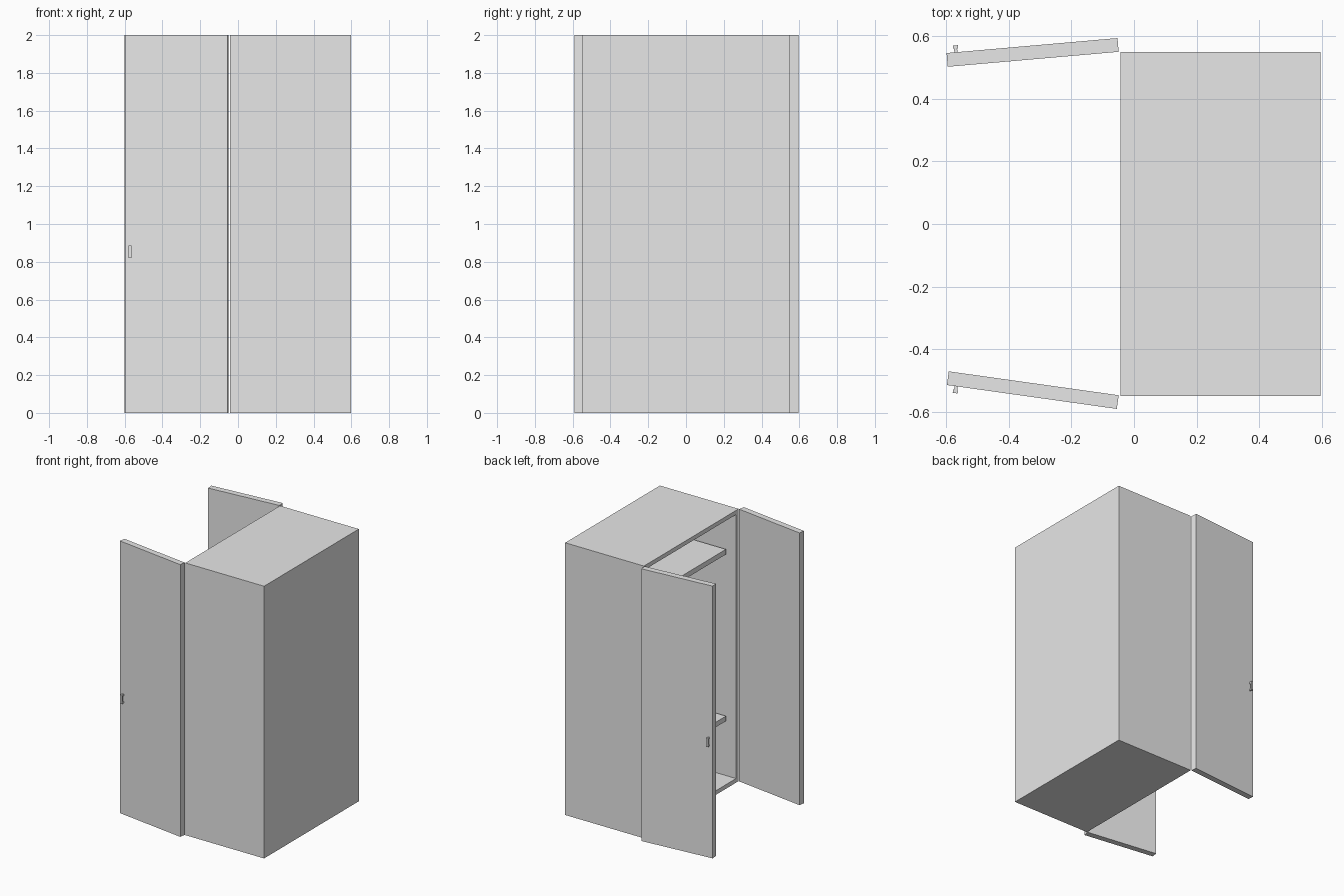
import bpy, bmesh, math
from mathutils import Matrix, Vector

if "Cube" in bpy.data.objects:
    bpy.data.objects.remove(bpy.data.objects["Cube"])

paint = bpy.data.materials.new("light_grey")
paint.diffuse_color = (0.8, 0.8, 0.8, 1)
paint.use_nodes = True
paint.node_tree.nodes["Principled BSDF"].inputs["Base Color"].default_value = paint.diffuse_color


def add_object(name, bm, matrix=None):
    bmesh.ops.recalc_face_normals(bm, faces=bm.faces)
    mesh = bpy.data.meshes.new(name)
    bm.to_mesh(mesh)
    bm.free()
    mesh.materials.append(paint)
    obj = bpy.data.objects.new(name, mesh)
    if matrix:
        obj.matrix_world = matrix
    bpy.context.collection.objects.link(obj)
    return obj


def add_box(bm, lo, hi):
    lo, hi = Vector(lo), Vector(hi)
    m = Matrix.Translation((lo + hi) / 2) @ Matrix.Diagonal((*(hi - lo), 1))
    bmesh.ops.create_cube(bm, size=1, matrix=m)


X0, X1, HALF, H, WALL = -0.043, 0.597, 0.55, 2.0, 0.043

# Cabinet body: a box hollowed out through its open -x side
bm = bmesh.new()
add_box(bm, (X0, -HALF, 0), (X1, HALF, H))
bm.faces.ensure_lookup_table()
opening = min(bm.faces, key=lambda f: f.calc_center_median().x)
bmesh.ops.inset_region(bm, faces=[opening], thickness=WALL)
ext = bmesh.ops.extrude_face_region(bm, geom=[opening])
verts = [v for v in ext["geom"] if isinstance(v, bmesh.types.BMVert)]
bmesh.ops.translate(bm, vec=(X1 - X0 - WALL, 0, 0), verts=verts)
if opening.is_valid:
    bmesh.ops.delete(bm, geom=[opening], context='FACES_ONLY')
add_object("cabinet_body", bm)

# Shelves, set back from the opening
for name, top in (("upper_shelf", 1.70), ("lower_shelf", 0.475)):
    bm = bmesh.new()
    add_box(bm, (0.03, -HALF + WALL, top - 0.037), (X1 - WALL, HALF - WALL, top))
    add_object(name, bm)

# Open doors with bracket handles; local x runs along the door, local y outward
LENGTH, THICK = 0.549, 0.044
for label, side, angle, hinge_y in (("back", 1, 5, 0.551), ("front", -1, 8, 0.548)):
    a = math.radians(angle)
    along = Vector((-math.cos(a), -side * math.sin(a), 0))
    out = Vector((-math.sin(a), side * math.cos(a), 0))

    def placed(bm):
        # Bake the placement so the mirrored side keeps correct normals
        m = Matrix((along, out, (0, 0, 1))).transposed().to_4x4()
        m.translation = (-0.049, side * hinge_y, 0)
        bm.transform(m)
        return bm

    bm = bmesh.new()
    add_box(bm, (0, 0, 0), (LENGTH, THICK, H))
    add_object(label + "_door", placed(bm))

    bm = bmesh.new()
    u, z0, z1 = 0.519, 0.82, 0.885
    add_box(bm, (u - 0.008, THICK + 0.012, z0), (u + 0.008, THICK + 0.022, z1))
    for z in (z0, z1 - 0.012):
        add_box(bm, (u - 0.005, THICK - 0.002, z), (u + 0.005, THICK + 0.013, z + 0.012))
    add_object(label + "_door_handle", placed(bm))
